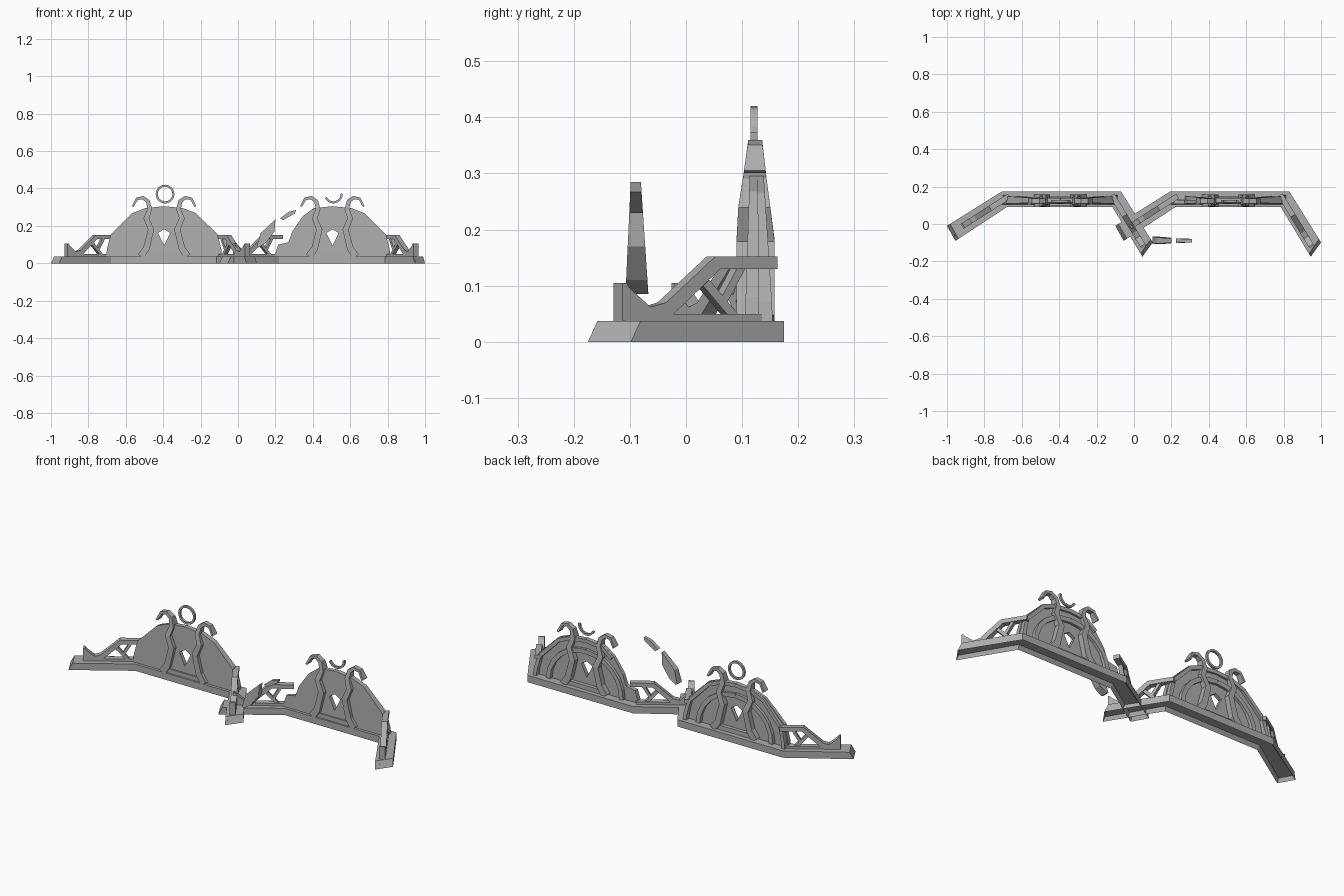
import bpy, bmesh, math
from mathutils import Vector

cube = bpy.data.objects.get("Cube")
if cube:
    bpy.data.objects.remove(cube)

stone = bpy.data.materials.new("grey_stone")
stone.use_nodes = True
stone.diffuse_color = (0.42, 0.42, 0.42, 1)
stone.node_tree.nodes["Principled BSDF"].inputs["Base Color"].default_value = (0.42, 0.42, 0.42, 1)


def finish(name, bm):
    bmesh.ops.recalc_face_normals(bm, faces=bm.faces)
    mesh = bpy.data.meshes.new(name)
    bm.to_mesh(mesh)
    bm.free()
    mesh.materials.append(stone)
    obj = bpy.data.objects.new(name, mesh)
    bpy.context.collection.objects.link(obj)
    return obj


def depth(base, top):
    """Depth that leans linearly from the plinth up to the crest."""
    return lambda z: base + (top - base) * max(0, (z - 0.04) / 0.3)


def prism(name, outline, place, front, back):
    """Closed outline given thickness between two depth functions."""
    bm = bmesh.new()
    rings = [[bm.verts.new(place(u, d(z), z)) for u, z in outline] for d in (front, back)]
    bm.faces.new(rings[0])
    bm.faces.new(rings[1])
    n = len(outline)
    for i in range(n):
        j = (i + 1) % n
        bm.faces.new((rings[0][i], rings[0][j], rings[1][j], rings[1][i]))
    return finish(name, bm)


def band(name, path, widths, place, front, back):
    """Mitred strip that follows a path in the upright plane."""
    pts = [Vector(p) for p in path]
    bm = bmesh.new()
    rings = []
    for i, p in enumerate(pts):
        a = (p - pts[i - 1]).normalized() if i else None
        b = (pts[i + 1] - p).normalized() if i < len(pts) - 1 else None
        t = ((a or b) + (b or a)).normalized()
        w = widths[0] + (widths[1] - widths[0]) * i / (len(pts) - 1)
        side = Vector((-t.y, t.x)) * w / 2 / max(0.6, t.dot(a or b))
        l, r = p + side, p - side
        rings.append([bm.verts.new(place(q.x, d(p.y), q.y))
                      for q, d in ((l, front), (r, front), (r, back), (l, back))])
    for a, b in zip(rings, rings[1:]):
        for k in range(4):
            m = (k + 1) % 4
            bm.faces.new((a[k], a[m], b[m], b[k]))
    bm.faces.new(rings[0])
    bm.faces.new(rings[-1])
    return finish(name, bm)


def plinth(name, cx):
    """Bent foot with sloping ends and a hollow underside."""
    outer = [(-0.605, -0.01), (-0.31, 0.175), (0.325, 0.175), (0.495, -0.098)]
    inner = [(-0.56, -0.09), (-0.285, 0.09), (0.28, 0.09), (0.44, -0.175)]
    bm = bmesh.new()
    rings = []
    for i in range(4):
        ring = []
        for line, z in ((outer, 0), (outer, 0.037), (inner, 0.037), (inner, 0)):
            p = Vector(line[i])
            if z and i in (0, 3):
                p += (Vector(line[1 if i == 0 else 2]) - p).normalized() * 0.02
            ring.append(bm.verts.new((cx + p.x, p.y, z)))
        rings.append(ring)
    under = []
    for a, b in zip(rings, rings[1:]):
        for k in range(4):
            m = (k + 1) % 4
            f = bm.faces.new((a[k], a[m], b[m], b[k]))
            if k == 3:
                under.append(f)
    bm.faces.new(rings[0])
    bm.faces.new(rings[-1])
    bmesh.ops.recalc_face_normals(bm, faces=bm.faces)
    bmesh.ops.inset_region(bm, faces=under, thickness=0.015, depth=-0.02)
    return finish(name, bm)


def wing_rail(name, cx, corner, tip, scale, shift):
    """Sloping handrail with braces on one angled wing."""
    c = Vector(corner)
    d = (Vector(tip) - c).normalized()
    n = Vector((-d.y, d.x))
    if n.y > 0:
        n = -n
    c += n * shift

    def place(s, w, z):
        q = c + d * s * scale + n * w
        return (cx + q.x, q.y, z)

    lo, hi = (lambda z: -0.015), (lambda z: 0.015)
    prism(name, [(-0.03, 0.152), (0.09, 0.152), (0.185, 0.07), (0.215, 0.062), (0.255, 0.095),
                 (0.262, 0.105), (0.27, 0.105), (0.27, 0.037), (0, 0.037), (0, 0.05),
                 (0.17, 0.05), (0.08, 0.13), (-0.03, 0.13)], place, lo, hi)
    lo, hi = (lambda z: -0.011), (lambda z: 0.011)
    band(name + "_long_brace", [(0.105, 0.105), (0.05, 0.045)], (0.016, 0.016), place, lo, hi)
    band(name + "_short_brace", [(0.035, 0.135), (0.07, 0.075)], (0.014, 0.014), place, lo, hi)


CREST = [(0, 0.305), (0.1, 0.295), (0.17, 0.268), (0.285, 0.155), (0.305, 0.08), (0.31, 0.037)]
BROKEN = [(0, 0.305), (0.1, 0.295), (0.16, 0.25), (0.215, 0.17), (0.235, 0.112),
          (0.29, 0.1), (0.31, 0.037)]
WINDOW = [(0, 0.037), (0, 0.095), (0.033, 0.162), (0, 0.182)]
RIB = [(0.125, 0.037), (0.095, 0.08), (0.07, 0.18), (0.095, 0.24), (0.077, 0.29),
       (0.087, 0.332), (0.113, 0.351), (0.145, 0.345), (0.168, 0.303)]


def barrier(tag, cx, broken):
    plinth(tag + "_plinth", cx)
    wing_rail(tag + "_right_rail", cx, (-0.2975, 0.1325), (-0.5825, -0.05), 1, 0)
    wing_rail(tag + "_left_rail", cx, (0.3025, 0.1325), (0.4675, -0.137), 1.08, 0.01)
    for side, sx in (("right", -1), ("left", 1)):
        def place(u, y, z):
            return (cx + sx * u, y, z)
        name = tag + "_" + side
        damaged = broken and sx < 0
        edge = BROKEN if damaged else CREST
        # Screen half, its thick rim, the hooked rib and the rear arch
        prism(name + "_screen", edge + WINDOW, place, depth(0.105, 0.115), depth(0.13, 0.128))
        rim = [(u * 0.96, z - 0.01) for u, z in (edge[:3] if damaged else edge)]
        band(name + "_rim", rim, (0.02, 0.02), place, depth(0.106, 0.1155), depth(0.155, 0.135))
        band(name + "_rib", RIB, (0.038, 0.01), place,
             lambda z: 0.09 + max(0, z - 0.22) * 0.16,
             lambda z: 0.158 - max(0, z - 0.18) * 0.13)
        arch = [(0.22 * math.sin(a), 0.04 + 0.2 * math.cos(a))
                for a in (i * math.pi / 12 for i in range(7))]
        band(name + "_rear_arch", arch, (0.024, 0.024), place,
             depth(0.12, 0.12), depth(0.15, 0.138))
        prism(name + "_sill", [(0, 0.037), (0.12, 0.037), (0.105, 0.06), (0, 0.06)], place,
              depth(0.098, 0.1), depth(0.15, 0.145))
    # Crest ring, only its lower arc survives on the damaged barrier
    start, sweep, steps = (math.radians(205), math.radians(160), 10) if broken else (0, math.tau, 24)
    bm = bmesh.new()
    rings = []
    for i in range(steps + (1 if broken else 0)):
        a = start + sweep * i / steps
        rings.append([bm.verts.new((cx + 0.005 + r * math.cos(a), y, 0.37 + r * math.sin(a)))
                      for r, y in ((0.05, 0.115), (0.05, 0.127), (0.039, 0.127), (0.039, 0.115))])
    for a, b in zip(rings, rings[1:] + ([] if broken else rings[:1])):
        for k in range(4):
            m = (k + 1) % 4
            bm.faces.new((a[k], a[m], b[m], b[k]))
    if broken:
        bm.faces.new(rings[0])
        bm.faces.new(rings[-1])
    finish(tag + "_crest_ring", bm)


barrier("intact", -0.395, False)
barrier("damaged", 0.505, True)

# Loose fragments knocked off the damaged screen
fragments = {
    "large_fragment": [(0.1, 0.09), (0.12, 0.16), (0.2, 0.235), (0.195, 0.17), (0.15, 0.11), (0.11, 0.085)],
    "small_fragment": [(0.225, 0.24), (0.27, 0.275), (0.31, 0.285), (0.305, 0.267), (0.24, 0.23)],
}
for name, outline in fragments.items():
    prism(name, outline, lambda u, y, z: (u, y, z), depth(-0.11, -0.096), depth(-0.064, -0.084))
